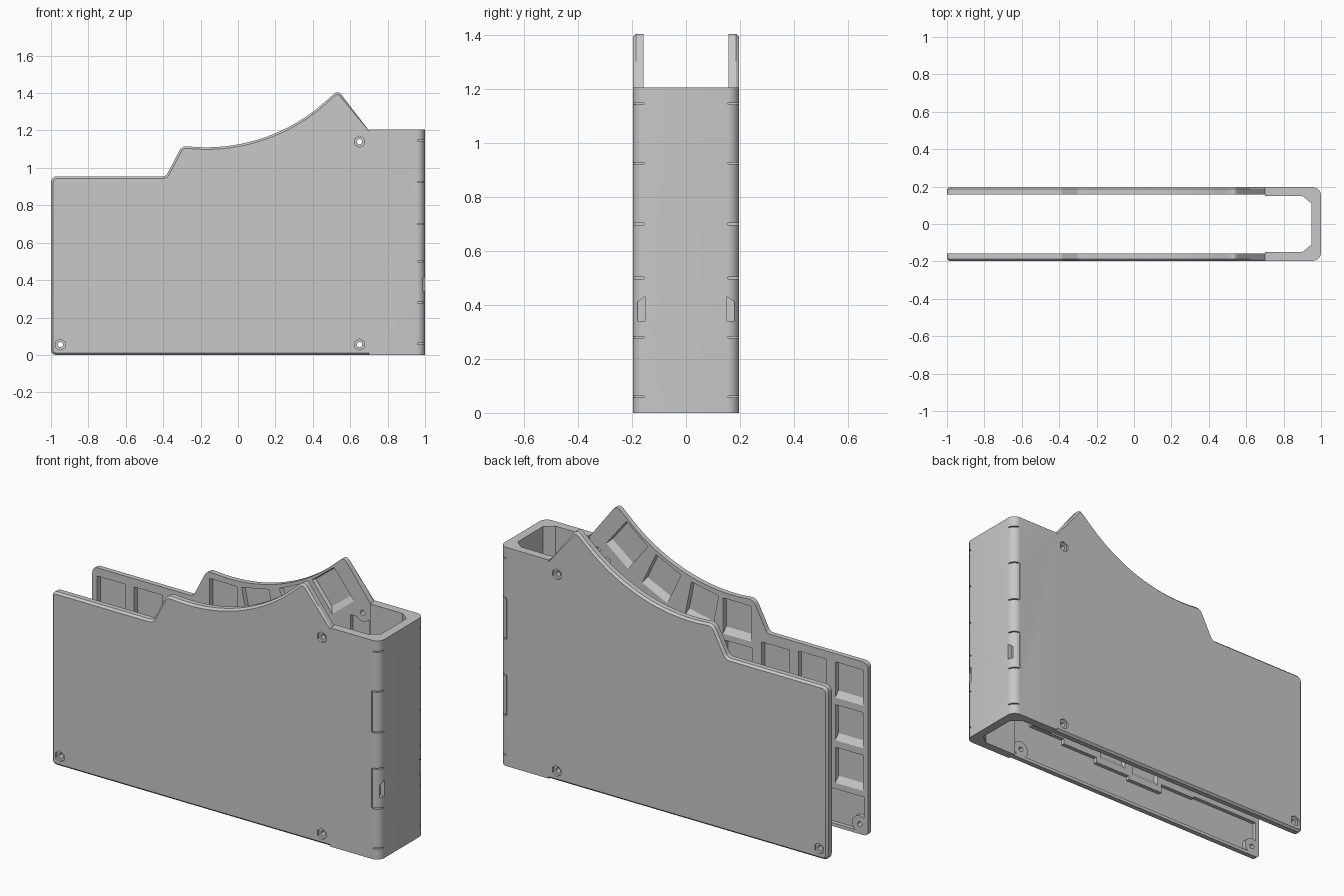
import bpy, bmesh, math
from mathutils import Vector, Matrix
from mathutils.geometry import normal

if "Cube" in bpy.data.objects:
    bpy.data.objects.remove(bpy.data.objects["Cube"])

grey = bpy.data.materials.new("plain grey")
grey.use_nodes = True
grey.diffuse_color = (0.58, 0.58, 0.58, 1)
grey.node_tree.nodes["Principled BSDF"].inputs["Base Color"].default_value = (0.58, 0.58, 0.58, 1)

OUT, IN = -0.197, -0.158          # outer and inner faces of the front plate
FLOOR = OUT + 0.017               # depth reached by pockets and recesses


def loft(bm, *loops):
    """Closed solid through matching loops, faces pointing outward."""
    loops = [[Vector(p) for p in loop] for loop in loops]
    if normal(loops[0]).dot(loops[-1][0] - loops[0][0]) > 0:
        loops = [loop[::-1] for loop in loops]
    rings = [[bm.verts.new(p) for p in loop] for loop in loops]
    bm.faces.new(rings[0])
    bm.faces.new(rings[-1][::-1])
    n = len(rings[0])
    for a, b in zip(rings, rings[1:]):
        for i in range(n):
            bm.faces.new((a[i], b[i], b[(i + 1) % n], a[(i + 1) % n]))


def at_y(pts, y):
    return [(x, y, z) for x, z in pts]


def prism_y(bm, pts, y0, y1):
    loft(bm, at_y(pts, y0), at_y(pts, y1))


def prism_z(bm, pts, z0, z1):
    loft(bm, [(x, y, z0) for x, y in pts], [(x, y, z1) for x, y in pts])


def box(bm, x0, x1, y0, y1, z0, z1):
    prism_z(bm, [(x0, y0), (x1, y0), (x1, y1), (x0, y1)], z0, z1)


def disc(cx, cz, r, n, turn=0.0):
    return [(cx + r * math.cos(turn + i * math.tau / n),
             cz + r * math.sin(turn + i * math.tau / n)) for i in range(n)]


def rounded(pts, radii, steps=5):
    """Round the corners of an outline with quadratic curves."""
    out = []
    for i, (p, r) in enumerate(zip(pts, radii)):
        p = Vector(p)
        if r == 0:
            out.append(p)
            continue
        a = p + (Vector(pts[i - 1]) - p).normalized() * r
        b = p + (Vector(pts[(i + 1) % len(pts)]) - p).normalized() * r
        for k in range(steps + 1):
            t = k / steps
            out.append(a * (1 - t) ** 2 + p * 2 * t * (1 - t) + b * t * t)
    return out


def inset(pts, d):
    """Shrink a counter-clockwise outline, keeping the hinge end in place."""
    out = []
    for i, p in enumerate(pts):
        u = (p - pts[i - 1]).normalized()
        v = (pts[(i + 1) % len(pts)] - p).normalized()
        m, n = Vector((-u.y, u.x)), Vector((-v.y, v.x))
        q = p + (m + n) * d / (1 + m.dot(n))
        out.append(Vector((p.x, q.y)) if p.x > 0.699 else q)
    return out


def make(name, bm, helper=False):
    me = bpy.data.meshes.new(name)
    bm.to_mesh(me)
    bm.free()
    me.materials.append(grey)
    ob = bpy.data.objects.new(name, me)
    bpy.context.collection.objects.link(ob)
    ob.hide_render = helper
    return ob


def combine(ob, steps):
    """Run boolean steps, then drop the helper objects."""
    for op, tool in steps:
        m = ob.modifiers.new(op.lower(), 'BOOLEAN')
        m.operation, m.object, m.solver, m.use_self = op, tool, 'EXACT', True
    bpy.context.view_layer.update()
    dg = bpy.context.evaluated_depsgraph_get()
    ob.data = bpy.data.meshes.new_from_object(ob.evaluated_get(dg))
    ob.modifiers.clear()
    for op, tool in steps:
        bpy.data.objects.remove(tool)


def smooth(ob):
    bpy.ops.object.select_all(action='DESELECT')
    ob.select_set(True)
    bpy.context.view_layer.objects.active = ob
    bpy.ops.object.shade_smooth_by_angle(angle=math.radians(28))


# Side plate with a concave sweep along its top and a chamfered outer rim
ARC_X, ARC_Z, ARC_R = -0.17, 2.06, 0.95
sweep = [(ARC_X + ARC_R * math.sin(a), ARC_Z - ARC_R * math.cos(a))
         for a in [0.74 - 0.8 * i / 24 for i in range(25)]]
corners = [(-1, 0), (0.7, 0), (0.7, 1.2), (0.535, 1.415)] + sweep + \
          [(-0.30, 1.118), (-0.385, 0.955), (-1, 0.955)]
radii = [0.03, 0, 0, 0.03] + [0] * len(sweep) + [0.03, 0.02, 0.035]
outline = [Vector(p) for p in rounded(corners, radii)]
bm = bmesh.new()
loft(bm, at_y(inset(outline, 0.011), OUT), at_y(outline, OUT + 0.011), at_y(outline, IN))
plate = make("front_side_plate", bm)

# Inner pockets: tapered, with a sloping lower wall
pockets = bmesh.new()


def pocket(cx, cz, turn=0.0, w=0.085, h=0.1):
    rot = Matrix.Rotation(turn, 2)
    def loop(y, side, low, top):
        pts = [(-side, -low), (side, -low), (side, top), (-side, top)]
        return [(cx + q.x, y, cz + q.y) for q in (rot @ Vector(p) for p in pts)]
    loft(pockets, loop(FLOOR, w - 0.005, h - 0.035, h - 0.005), loop(IN + 0.002, w, h, h))


base = [0.21, 0.21, 0.20, 0.15, 0.17, 0.20, 0.23]
for k, low in enumerate(base):
    for row in range(3):
        pocket(-0.885 + 0.225 * k, low + 0.13 + 0.235 * row)
for a in (0, 0.2, 0.44, 0.67):
    pocket(ARC_X - 0.03 + 1.08 * math.sin(a), ARC_Z - 1.08 * math.cos(a), a)

# Recess along the bottom and the hinge side, stepped below the pockets
step = [(-0.975, 0.018), (-0.975, base[0])]
for k in range(1, 7):
    x = -0.9975 + 0.225 * k
    if base[k] != base[k - 1]:
        step += [(x, base[k - 1]), (x, base[k])]
step += [(0.575, base[6]), (0.575, 1.11), (0.69, 1.11), (0.69, 0.018)]
prism_y(pockets, step, FLOOR, IN + 0.002)

# Screw bosses, hex nut recesses and through holes
bosses, nuts, holes = bmesh.new(), bmesh.new(), bmesh.new()
for x, z, r in ((-0.95, 0.055, 0.047), (0.65, 0.055, 0.048), (0.65, 1.14, 0.048)):
    prism_y(bosses, disc(x, z, r, 32), FLOOR - 0.003, IN)
    prism_y(nuts, disc(x, z, 0.03, 6, math.pi / 6), OUT - 0.01, OUT + 0.012)
    prism_y(holes, disc(x, z, 0.014, 20), OUT - 0.02, IN + 0.02)
combine(plate, [('DIFFERENCE', make("pocket_cutter", pockets, True)),
                ('UNION', make("boss_tool", bosses, True)),
                ('DIFFERENCE', make("nut_cutter", nuts, True)),
                ('DIFFERENCE', make("hole_cutter", holes, True))])
smooth(plate)

# Rear plate is the mirror of the front plate
back = bpy.data.objects.new("back_side_plate", plate.data.copy())
back.data.transform(Matrix.Scale(-1, 4, (0, 1, 0)))
back.data.flip_normals()
bpy.context.collection.objects.link(back)

# U-shaped spine with rounded outer and chamfered inner corners
half = [(0.7, -0.15), (0.7, OUT)] + \
       [(0.955 + 0.045 * math.sin(t), OUT + 0.045 * (1 - math.cos(t)))
        for t in [i * math.pi / 16 for i in range(9)]]
inner = [(0.95, -0.11), (0.9, -0.15)]
flip = lambda pts: [(x, -y) for x, y in reversed(pts)]
bm = bmesh.new()
prism_z(bm, half + flip(half) + flip(inner) + inner, 0, 1.206)
spine = make("spine", bm)

# Hinge knuckle slits, seams beside alternate knuckles, and latch slots
cuts = [1.145, 0.925, 0.70, 0.50, 0.28, 0.06]
slits, seams, slots = bmesh.new(), bmesh.new(), bmesh.new()
for s in (-1, 1):
    ys = lambda a, b: sorted((s * a, s * b))
    for z in cuts:
        box(slits, 0.96, 1.02, *ys(0.155, 0.22), z - 0.003, z + 0.003)
    for top, low in zip(cuts[1::2], cuts[2::2]):
        box(seams, 0.954, 0.957, *ys(0.191, 0.22), low, top)
    slot = [(s * 0.152, 0.34), (s * 0.18, 0.34), (s * 0.18, 0.41), (s * 0.152, 0.432)]
    loft(slots, [(0.975, y, z) for y, z in slot], [(1.02, y, z) for y, z in slot])
combine(spine, [('DIFFERENCE', make("slit_cutter", slits, True)),
                ('DIFFERENCE', make("seam_cutter", seams, True)),
                ('DIFFERENCE', make("slot_cutter", slots, True))])
smooth(spine)
